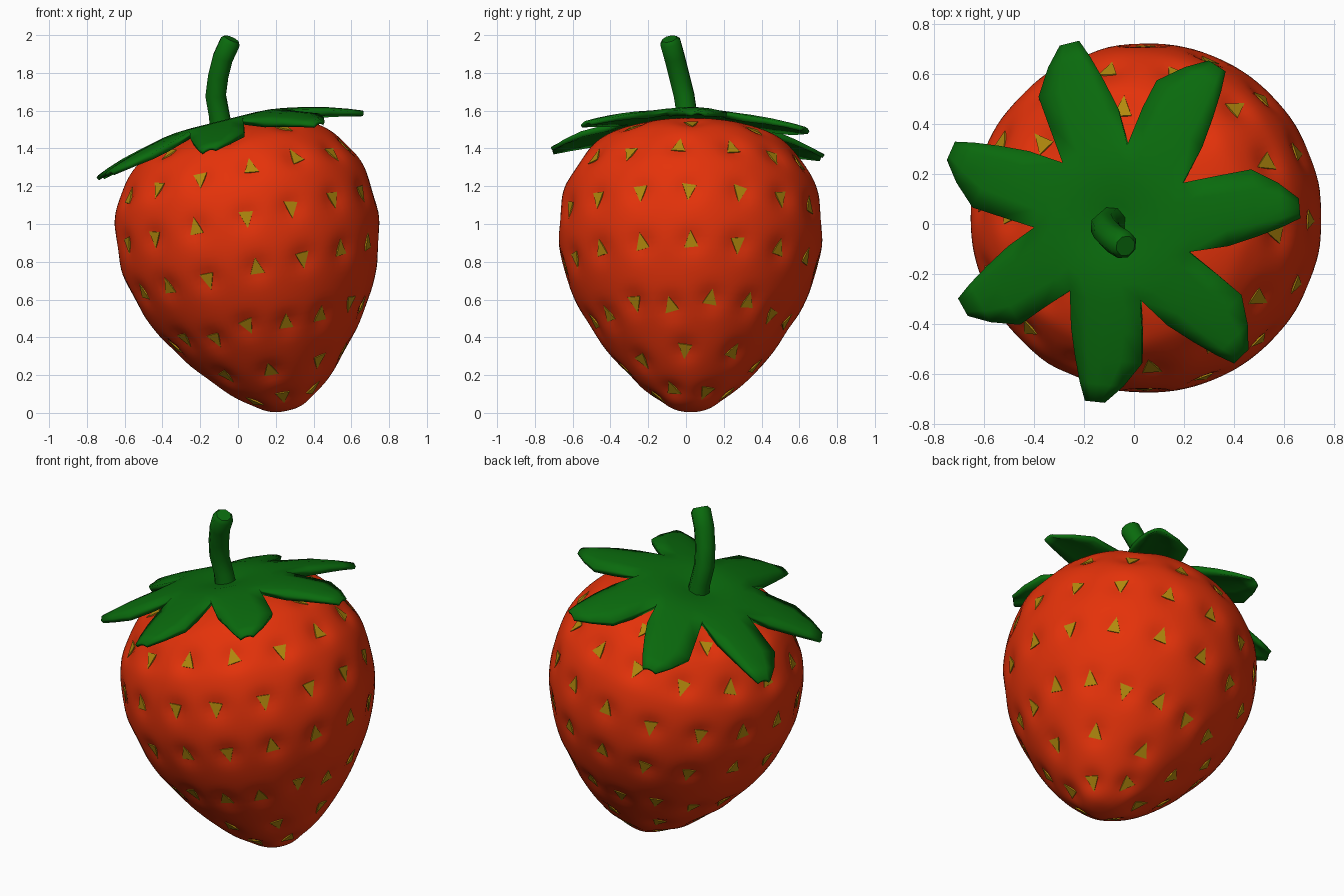
import bpy, bmesh, math, random
from mathutils import Vector, Matrix

if "Cube" in bpy.data.objects:
    bpy.data.objects.remove(bpy.data.objects["Cube"])

random.seed(4)


def material(name, rgb):
    m = bpy.data.materials.new(name)
    m.diffuse_color = (*rgb, 1)
    m.use_nodes = True
    m.node_tree.nodes["Principled BSDF"].inputs["Base Color"].default_value = m.diffuse_color
    return m


RED = material("berry red", (0.78, 0.032, 0.003))
YELLOW = material("seed yellow", (0.45, 0.25, 0.004))
GREEN = material("leaf green", (0.003, 0.145, 0.004))


def add_object(name, bm, mat, angle=None):
    bmesh.ops.recalc_face_normals(bm, faces=bm.faces)
    me = bpy.data.meshes.new(name)
    bm.to_mesh(me)
    bm.free()
    me.materials.append(mat)
    ob = bpy.data.objects.new(name, me)
    bpy.context.collection.objects.link(ob)
    if angle:
        smooth(ob, angle)
    return ob


def smooth(ob, angle):
    bpy.ops.object.select_all(action='DESELECT')
    ob.select_set(True)
    bpy.context.view_layer.objects.active = ob
    bpy.ops.object.shade_smooth_by_angle(angle=math.radians(angle))


# Leaning frame of the fruit
TILT = Matrix.Translation((0.264, 0.024, 0)) @ Matrix.Rotation(math.radians(-12.5), 4, 'Y')

# Fruit profile: radius, height along the axis
KEYS = [(0, .012), (.08, .022), (.16, .062), (.258, .14), (.397, .285), (.548, .495),
        (.642, .69), (.692, .87), (.698, 1.06), (.673, 1.2), (.627, 1.3), (.555, 1.4),
        (.478, 1.47), (.35, 1.522), (.18, 1.547), (0, 1.552)]


def spline(keys, steps):
    k = [Vector(p) for p in keys]
    k = [Vector((-k[1].x, k[1].y))] + k + [Vector((-k[-2].x, k[-2].y))]
    out = []
    for i in range(1, len(k) - 2):
        a, b, c, d = k[i - 1:i + 3]
        for j in range(steps):
            t = j / steps
            out.append(0.5 * (2 * b + (c - a) * t + (2 * a - 5 * b + 4 * c - d) * t * t
                              + (3 * b - a - 3 * c + d) * t ** 3))
    return out + [k[-2]]


PROFILE = spline(KEYS, 6)


def frame(i, ang):
    """Point, normal, upward tangent and sideways direction on the plain fruit."""
    p = PROFILE[i]
    d = (PROFILE[min(i + 1, len(PROFILE) - 1)] - PROFILE[max(i - 1, 0)]).normalized()
    out = Vector((math.cos(ang), math.sin(ang), 0))
    up = Vector((0, 0, 1))
    return (out * p.x + up * p.y, out * d.y - up * d.x,
            out * d.x + up * d.y, Vector((-math.sin(ang), math.cos(ang), 0)))


# Seed rings: height, count, phase in steps
RINGS = [(.085, 6, 0), (.245, 8, -.13), (.475, 16, .5), (.785, 16, 0),
         (1.06, 16, 0), (1.315, 14, .3), (1.48, 8, 0)]
seeds = []
for s, n, phase in RINGS:
    for k in range(n):
        h = s + random.uniform(-.012, .012)
        i = min(range(len(PROFILE)), key=lambda q: abs(PROFILE[q].y - h))
        ang = -math.pi / 2 + (k + phase + random.uniform(-.04, .04)) * math.tau / n
        seeds.append(frame(i, ang))

# Fruit body with a dimple around every seed
bm = bmesh.new()
SIDES = 120
rows = []
for i in range(1, len(PROFILE) - 1):
    row = []
    for j in range(SIDES):
        p, n, _, _ = frame(i, j * math.tau / SIDES)
        depth = 0
        for c, *_ in seeds:
            dd = (p - c).length_squared
            if dd < .025:
                depth += .021 * math.exp(-dd / .0045)
        row.append(bm.verts.new(TILT @ (p - n * depth)))
    rows.append(row)
bottom = bm.verts.new(TILT @ Vector((0, 0, PROFILE[0].y)))
top = bm.verts.new(TILT @ Vector((0, 0, PROFILE[-1].y)))
for j in range(SIDES):
    k = (j + 1) % SIDES
    bm.faces.new((bottom, rows[0][k], rows[0][j]))
    bm.faces.new((top, rows[-1][j], rows[-1][k]))
    for a, b in zip(rows, rows[1:]):
        bm.faces.new((a[j], a[k], b[k], b[j]))
add_object("fruit_body", bm, RED, 60)

# Seeds: small three-sided wedges sitting in the dimples
bm = bmesh.new()
for c, n, up, side in seeds:
    turn = random.choice((0, math.pi)) + random.uniform(-.2, .2)
    ring = [[], []]
    for layer, (depth, size) in enumerate(((.026, .049), (.0105, .048))):
        for k in range(3):
            a = turn + k * math.tau / 3
            v = c - n * depth + up * math.cos(a) * size * 1.25 + side * math.sin(a) * size * .92
            ring[layer].append(bm.verts.new(TILT @ v))
    low, high = ring
    bm.faces.new(high)
    bm.faces.new(low[::-1])
    for k in range(3):
        m = (k + 1) % 3
        bm.faces.new((low[k], low[m], high[m], high[k]))
add_object("seeds", bm, YELLOW)

# Leaf crown: direction in degrees, length
LEAVES = [(-151, .69), (-96, .715), (-46, .735), (5, .745), (57, .755), (104, .745), (156, .715)]
CENTRE = Vector((-.08, 0))


def crown_point(xy, drop=0):
    rho = xy.length
    z = 1.562 + .25 * xy.x - .265 * rho * rho - .04 * math.exp(-(rho / .12) ** 2) - drop
    return Vector((CENTRE.x + xy.x, CENTRE.y + xy.y, z))


def polar(a, r):
    return Vector((math.cos(a), math.sin(a))) * r


bm = bmesh.new()
centre = bm.verts.new(crown_point(Vector((0, 0))))
for k, (deg, length) in enumerate(LEAVES):
    a = math.radians(deg)
    before = LEAVES[k - 1][0] - (360 if k == 0 else 0)
    after = LEAVES[(k + 1) % 7][0] + (360 if k == 6 else 0)
    lo, hi = math.radians((deg + before) / 2), math.radians((deg + after) / 2)
    grid = []
    # shared hub, out to the notches between the leaves
    for r in (.08, .17, .25, .32):
        grid.append([bm.verts.new(crown_point(polar(t, r)))
                     for t in (lo, (lo + a) / 2, a, (hi + a) / 2, hi)])
    # free blade: one straight side, one broad shoulder, blunt tip
    along, across = polar(a, 1), polar(a + math.pi / 2, 1)
    for t, w0, w1 in ((.60, .128, .158), (.76, .1, .17), (.90, .07, .105), (1, .042, .038)):
        grid.append([bm.verts.new(crown_point(along * t * length + across * (w1 if u > 0 else w0) * u,
                                              .014 * u * u))
                     for u in (-1, -.5, 0, .5, 1)])
    for q in range(4):
        bm.faces.new((centre, grid[0][q], grid[0][q + 1]))
        for g, h in zip(grid, grid[1:]):
            bm.faces.new((g[q], h[q], h[q + 1], g[q + 1]))
bmesh.ops.remove_doubles(bm, verts=bm.verts, dist=.0005)
crown = add_object("leaf_crown", bm, GREEN)
if crown.data.polygons[0].normal.z < 0:
    crown.data.flip_normals()

# Leaves thin out toward their tips
group = crown.vertex_groups.new(name="thickness")
for v in crown.data.vertices:
    rho = (v.co.xy - CENTRE).length
    group.add([v.index], max(.5, min(1, 1 - (rho - .5) * 2.2)), 'REPLACE')
mod = crown.modifiers.new("thickness", 'SOLIDIFY')
mod.thickness = .036
mod.offset = -1
mod.vertex_group = group.name
bpy.context.view_layer.objects.active = crown
bpy.ops.object.modifier_apply(modifier=mod.name)
smooth(crown, 110)

# Bent stem
cu = bpy.data.curves.new("stem", 'CURVE')
cu.dimensions = '3D'
cu.bevel_depth = .058
cu.bevel_resolution = 2
cu.use_fill_caps = True
path = [(-.085, .01, 1.48, 1.1), (-.1, .005, 1.58, 1.0), (-.118, -.01, 1.68, 1.0),
        (-.105, -.035, 1.78, 1.0), (-.08, -.06, 1.88, 1.0), (-.042, -.083, 1.962, 1.0),
        (-.034, -.088, 1.98, .72)]
sp = cu.splines.new('POLY')
sp.points.add(len(path) - 1)
for pt, (x, y, z, r) in zip(sp.points, path):
    pt.co = (x, y, z, 1)
    pt.radius = r
stem = bpy.data.objects.new("stem", cu)
bpy.context.collection.objects.link(stem)
cu.materials.append(GREEN)
bpy.ops.object.select_all(action='DESELECT')
stem.select_set(True)
bpy.context.view_layer.objects.active = stem
bpy.ops.object.convert(target='MESH')
smooth(bpy.context.view_layer.objects.active, 60)
